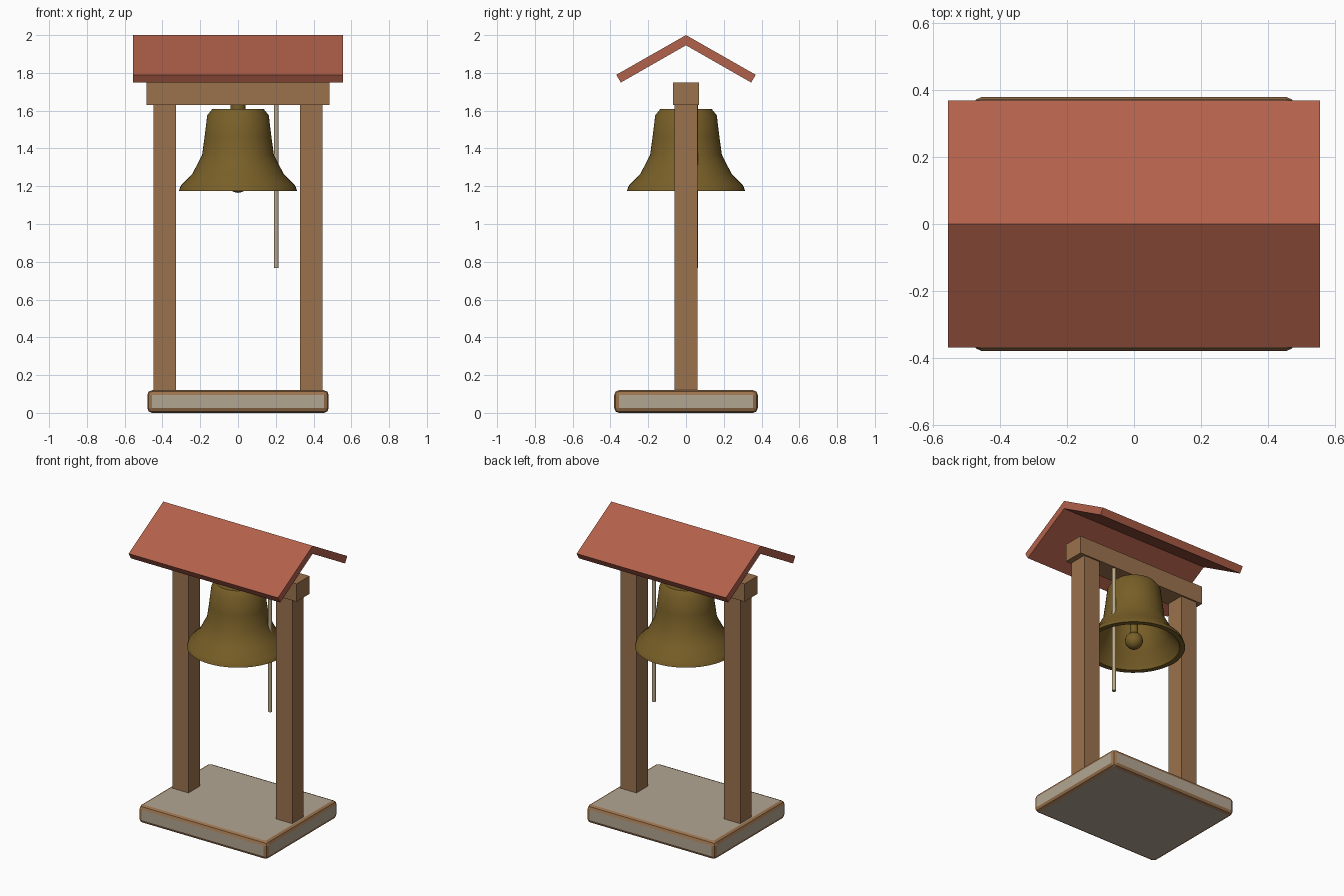
import bpy, bmesh, math

cube = bpy.data.objects.get("Cube")
if cube:
    bpy.data.objects.remove(cube, do_unlink=True)


def material(name, color):
    m = bpy.data.materials.new(name)
    m.use_nodes = True
    m.diffuse_color = (*color, 1)
    m.node_tree.nodes["Principled BSDF"].inputs["Base Color"].default_value = (*color, 1)
    return m


WOOD = material("warm wood", (0.33, 0.17, 0.075))
STONE = material("pale stone", (0.45, 0.38, 0.29))
TILE = material("red tile", (0.45, 0.12, 0.07))
BRONZE = material("bell bronze", (0.19, 0.115, 0.021))
ROPE = material("rope fibre", (0.50, 0.40, 0.25))


def add_object(name, bm, *mats, smooth=None):
    bmesh.ops.recalc_face_normals(bm, faces=bm.faces)
    mesh = bpy.data.meshes.new(name)
    bm.to_mesh(mesh)
    bm.free()
    ob = bpy.data.objects.new(name, mesh)
    bpy.context.collection.objects.link(ob)
    for m in mats:
        mesh.materials.append(m)
    if smooth:
        bpy.ops.object.select_all(action='DESELECT')
        ob.select_set(True)
        bpy.context.view_layer.objects.active = ob
        bpy.ops.object.shade_smooth_by_angle(angle=math.radians(smooth))
    return ob


def box(name, center, size, *mats):
    bm = bmesh.new()
    bmesh.ops.create_cube(bm, size=1)
    bmesh.ops.scale(bm, vec=size, verts=bm.verts)
    bmesh.ops.translate(bm, vec=center, verts=bm.verts)
    return add_object(name, bm, *mats)


def lathe(name, profile, mat, center=(0, 0), steps=32, smooth=40):
    """Revolve (radius, z) points around a vertical axis."""
    bm = bmesh.new()
    verts = [bm.verts.new((r, 0, z)) for r, z in profile]
    edges = [bm.edges.new(pair) for pair in zip(verts, verts[1:])]
    bmesh.ops.spin(bm, geom=verts + edges, cent=(0, 0, 0), axis=(0, 0, 1),
                   angle=math.tau, steps=steps)
    bmesh.ops.remove_doubles(bm, verts=bm.verts, dist=0.0005)
    bmesh.ops.translate(bm, vec=(*center, 0), verts=bm.verts)
    return add_object(name, bm, mat, smooth=smooth)


def rod(name, radius, low, high, mat, center=(0, 0), steps=16):
    return lathe(name, [(0, low), (radius, low), (radius, high), (0, high)],
                 mat, center, steps)


# Stone plinth with a wood-coloured rounded edge
base = box("base_slab", (0, 0, 0.06), (0.96, 0.76, 0.12), STONE, WOOD)
bevel = base.modifiers.new("rounded_edge", 'BEVEL')
bevel.width = 0.025
bevel.segments = 2
bevel.material = 1

# Timber frame
for side, x in (("left", 0.387), ("right", -0.387)):
    box(side + "_post", (x, 0, 0.875), (0.12, 0.12, 1.53), WOOD)
box("cross_beam", (0, 0, 1.69), (0.97, 0.14, 0.12), WOOD)

# Gable roof: chevron section extruded along x
bm = bmesh.new()
section = [(-0.369, 1.79), (0, 2), (0.369, 1.79), (0.345, 1.749), (0, 1.946), (-0.345, 1.749)]
ends = [[bm.verts.new((x, y, z)) for y, z in section] for x in (-0.557, 0.557)]
for i in range(6):
    j = (i + 1) % 6
    bm.faces.new((ends[0][i], ends[0][j], ends[1][j], ends[1][i]))
for end in ends:
    bm.faces.new((end[0], end[1], end[4], end[5]))
    bm.faces.new((end[1], end[2], end[3], end[4]))
add_object("gable_roof", bm, TILE)

# Bell: outer wall, rim, then the hollow inside
lathe("bell", [(0, 1.61), (0.135, 1.61), (0.163, 1.575), (0.177, 1.46), (0.19, 1.365),
               (0.242, 1.265), (0.302, 1.205), (0.313, 1.175), (0.28, 1.175),
               (0.268, 1.2), (0.215, 1.265), (0.163, 1.365), (0.15, 1.46),
               (0.135, 1.56), (0, 1.58)], BRONZE, steps=48, smooth=45)
rod("bell_hanger", 0.04, 1.6, 1.64, BRONZE)

# Clapper
rod("clapper_rod", 0.025, 1.22, 1.59, BRONZE)
bm = bmesh.new()
bmesh.ops.create_uvsphere(bm, u_segments=20, v_segments=12, radius=0.055)
bmesh.ops.translate(bm, vec=(0, 0, 1.22), verts=bm.verts)
add_object("clapper_ball", bm, BRONZE, smooth=60)

# Pull rope
rod("pull_rope", 0.012, 0.768, 1.64, ROPE, center=(0.203, 0.052), steps=10)
